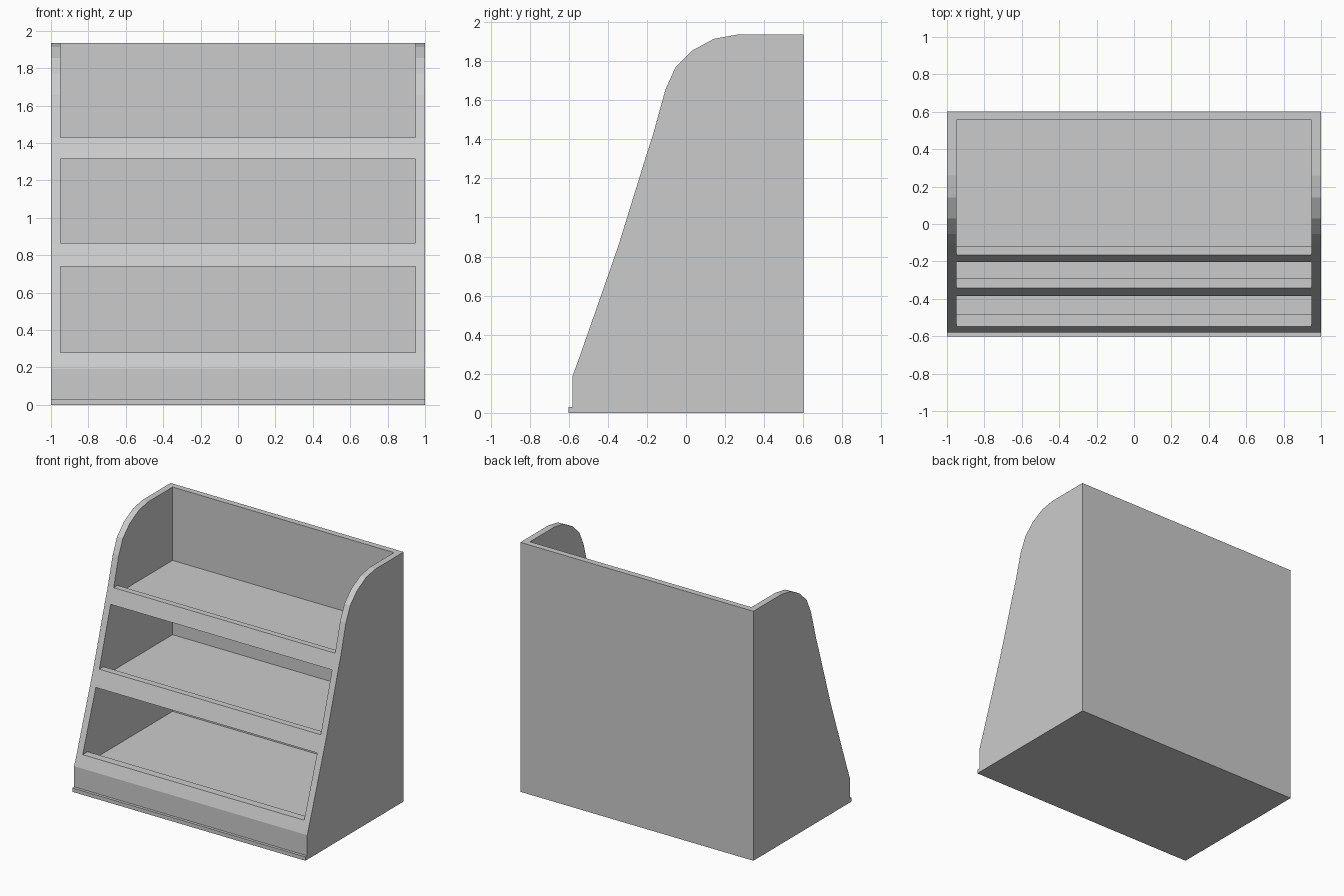
import bpy, bmesh

if "Cube" in bpy.data.objects:
    bpy.data.objects.remove(bpy.data.objects["Cube"])

W, INNER = 1.0, 0.95      # outer and inner half widths
BACK, TOP = 0.602, 1.935  # rear plane and overall height


def extrude_profile(name, pts, x0, x1):
    """Extrude a (y, z) profile along x."""
    bm = bmesh.new()
    face = bm.faces.new([bm.verts.new((x0, y, z)) for y, z in pts])
    ext = bmesh.ops.extrude_face_region(bm, geom=[face])
    verts = [g for g in ext["geom"] if isinstance(g, bmesh.types.BMVert)]
    bmesh.ops.translate(bm, verts=verts, vec=(x1 - x0, 0, 0))
    bmesh.ops.recalc_face_normals(bm, faces=bm.faces)
    me = bpy.data.meshes.new(name)
    bm.to_mesh(me)
    bm.free()
    ob = bpy.data.objects.new(name, me)
    bpy.context.collection.objects.link(ob)
    return ob


# Sloping front edge shared by the sides and the shelf fronts
slope = [(-0.58, 0.19), (-0.547, 0.28), (-0.386, 0.74), (-0.343, 0.865),
         (-0.204, 1.315), (-0.167, 1.43)]
crown = [(-0.105, 1.655), (-0.053, 1.77), (0.03, 1.853), (0.143, 1.914), (0.26, TOP)]

# Side panels, mirrored
side = extrude_profile("side_panels",
                       [(-0.58, 0)] + slope + crown + [(BACK, TOP), (BACK, 0)], INNER, W)
side.modifiers.new("mirror", "MIRROR")

# Back panel
extrude_profile("back_panel", [(0.555, 0), (0.555, TOP), (BACK, TOP), (BACK, 0)], -INNER, INNER)

# Solid base with a raised front lip
extrude_profile("bottom_shelf",
                [(-0.58, 0), slope[0], slope[1], (-0.485, 0.28), (-0.485, 0.195),
                 (0.555, 0.195), (0.555, 0)], -INNER, INNER)

# Upper shelves, each with a raised front lip
for name, low, high, lip_back, floor in (("middle_shelf", slope[2], slope[3], -0.292, 0.79),
                                         ("top_shelf", slope[4], slope[5], -0.12, 1.366)):
    extrude_profile(name,
                    [low, high, (lip_back, high[1]), (lip_back, floor),
                     (0.555, floor), (0.555, low[1])], -INNER, INNER)

# Thin strip along the foot of the front
extrude_profile("foot_strip", [(-0.602, 0), (-0.602, 0.03), (-0.58, 0.03), (-0.58, 0)], -W, W)
